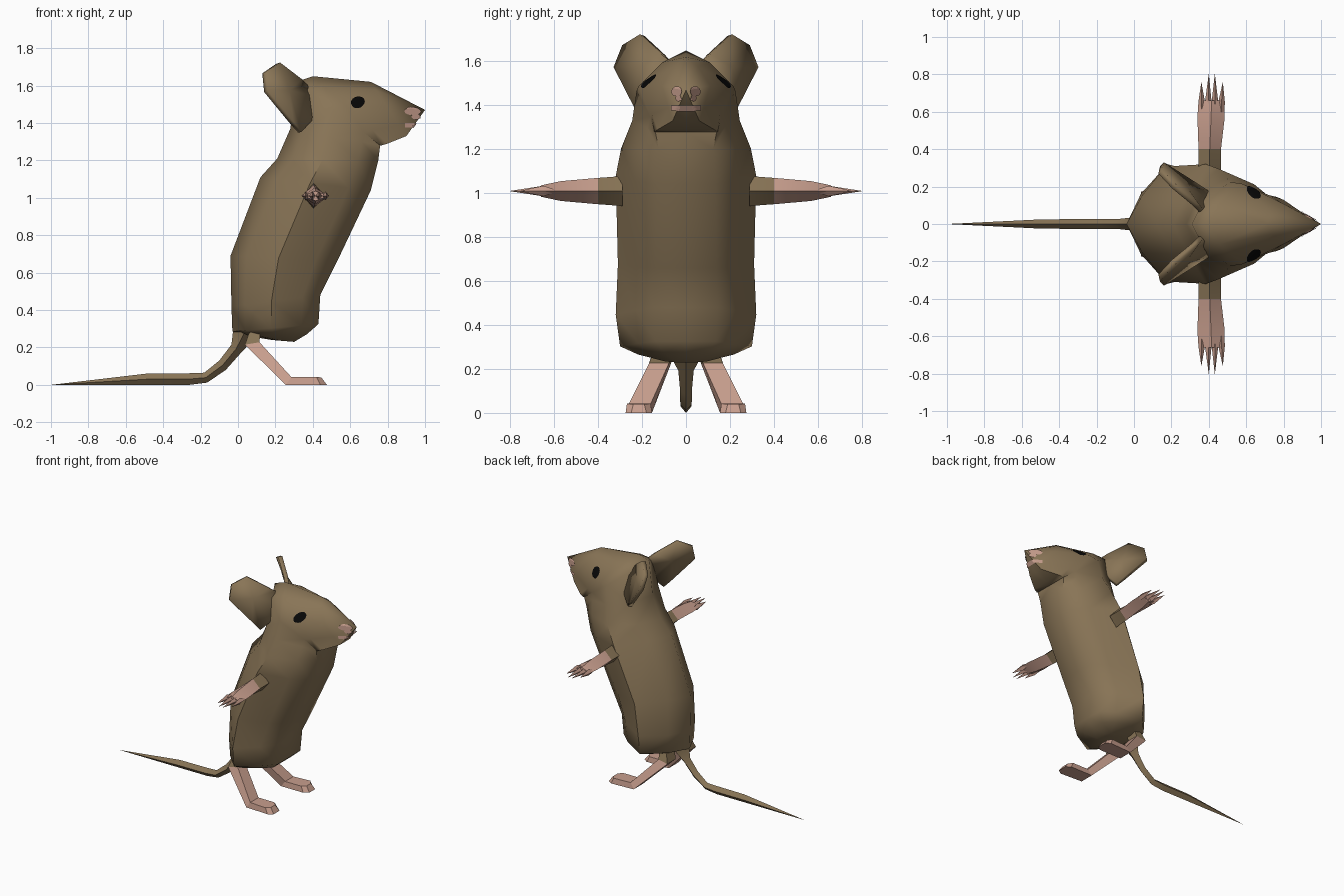
import bpy, bmesh, math
from mathutils import Vector
from mathutils.bvhtree import BVHTree

if "Cube" in bpy.data.objects:
    bpy.data.objects.remove(bpy.data.objects["Cube"])


def material(name, rgb):
    m = bpy.data.materials.new(name)
    m.diffuse_color = (*rgb, 1)
    m.use_nodes = True
    m.node_tree.nodes["Principled BSDF"].inputs["Base Color"].default_value = m.diffuse_color
    return m


FUR = material("brown_fur", (0.25, 0.177, 0.094))
PINK = material("pink_skin", (0.58, 0.345, 0.27))
BLACK = material("black_eye", (0.002, 0.002, 0.002))


def finish(bm, name, mats, rule=None, angle=None, recalc=True):
    """Turn a bmesh into an object; rule(face centre) picks the material slot."""
    if recalc:
        bmesh.ops.recalc_face_normals(bm, faces=bm.faces)
    for f in bm.faces:
        f.smooth = angle is not None
        if rule:
            f.material_index = rule(f.calc_center_median())
    me = bpy.data.meshes.new(name)
    bm.to_mesh(me)
    bm.free()
    if angle:
        me.set_sharp_from_angle(angle=math.radians(angle))
    for m in mats:
        me.materials.append(m)
    ob = bpy.data.objects.new(name, me)
    bpy.context.collection.objects.link(ob)
    return ob


def loft(bm, rings, tip=None):
    """Skin rings of points, cap the start, close on a tip or a cap."""
    vs = [[bm.verts.new(p) for p in r] for r in rings]
    n = len(vs[0])
    for a, b in zip(vs, vs[1:]):
        for i in range(n):
            j = (i + 1) % n
            bm.faces.new((a[i], a[j], b[j], b[i]))
    bm.faces.new(vs[0][::-1])
    if tip:
        t = bm.verts.new(tip)
        for i in range(n):
            bm.faces.new((vs[-1][i], vs[-1][(i + 1) % n], t))
    else:
        bm.faces.new(vs[-1])


# Body and head: rings running from back to belly, bending forward to the snout
BODY = [  # back x, back z, belly x, belly z, half width, back / belly fullness
    (0.18, 0.24, 0.30, 0.23, 0.10, 0.5, 0.45),
    (0.05, 0.262, 0.37, 0.272, 0.22, 0.5, 0.45),
    (-0.03, 0.285, 0.43, 0.325, 0.30, 0.5, 0.45),
    (-0.035, 0.42, 0.44, 0.48, 0.32, 0.5, 0.45),
    (-0.04, 0.69, 0.53, 0.66, 0.31, 0.5, 0.45),
    (0.12, 1.11, 0.71, 1.04, 0.32, 0.5, 0.42),
    (0.21, 1.21, 0.75, 1.20, 0.295, 0.55, 0.42),
    (0.28, 1.37, 0.76, 1.28, 0.245, 0.7, 0.57),
    (0.31, 1.62, 0.765, 1.28, 0.225, 0.6, 0.64),
    (0.40, 1.65, 0.80, 1.29, 0.215, 0.5, 0.6),
    (0.71, 1.62, 0.90, 1.33, 0.11, 0.5, 0.55),
]


def section(xb, zb, xf, zf, w, back, belly):
    half = [(0.15, back), (0.45, 1.0), (0.8, 0.72), (1.0, belly)]
    prof = [(0, 0)] + half + [(1, 0)] + [(t, -y) for t, y in reversed(half)]
    return [(xb + (xf - xb) * t, w * y, zb + (zf - zb) * t) for t, y in prof]


bm = bmesh.new()
loft(bm, [section(*r) for r in BODY], tip=(1.0, 0, 1.47))
bmesh.ops.triangulate(bm, faces=bm.faces)
bmesh.ops.recalc_face_normals(bm, faces=bm.faces)
skin = BVHTree.FromBMesh(bm)
finish(bm, "body", [FUR], angle=66)


def project(p, axis):
    """Drop a point onto the body along an axis, just above the skin."""
    hit, normal, _, _ = skin.ray_cast(Vector(p) + axis * 2, -axis)
    return hit + normal * 0.006 if hit else Vector(p)


def face_out(bm, verts, axis):
    f = bm.faces.new(verts)
    f.normal_update()
    if f.normal.dot(axis) < 0:
        f.normal_flip()


def patch(name, centre, u, v, axis, mat, n=16, steps=5):
    """Round painted plate following the body."""
    bm = bmesh.new()
    c, u, v = Vector(centre), Vector(u), Vector(v)
    prev = [bm.verts.new(project(c, axis))] * n
    for k in range(1, steps + 1):
        rim = [bm.verts.new(project(c + (u * math.cos(math.tau * i / n)
                                         + v * math.sin(math.tau * i / n)) * k / steps, axis))
               for i in range(n)]
        for i in range(n):
            j = (i + 1) % n
            quad = [prev[i], rim[i], rim[j]] + ([prev[j]] if k > 1 else [])
            face_out(bm, quad, axis)
        prev = rim
    finish(bm, name, [mat], recalc=False)


X = Vector((1, 0, 0))

# Mouth: a narrow strip wrapped over the lower snout
bm = bmesh.new()
cols = [[bm.verts.new(project((0, -0.064 + 0.128 * i / 24, z), X))
         for z in (1.376, 1.388, 1.40)] for i in range(25)]
for a, b in zip(cols, cols[1:]):
    for k in (0, 1):
        face_out(bm, (a[k], b[k], b[k + 1], a[k + 1]), X)
finish(bm, "mouth", [PINK], recalc=False)


def tapered(bm, path, tip=None):
    """Diamond-section limb along y; path holds (y, x, z, half x, half z)."""
    loft(bm, [[(x + hx, y, z), (x, y, z + hz), (x - hx, y, z), (x, y, z - hz)]
              for y, x, z, hx, hz in path], tip)


for s, side in ((1, "left"), (-1, "right")):
    # Eyes and nostril spots
    patch(side + "_eye", (0.639, 0, 1.508),
          (0.037, 0, 0.004), (0, 0, 0.029), Vector((0, s, 0)), BLACK)
    patch(side + "_nostril", (0, s * 0.038, 1.462),
          (0, 0.024, 0), (0, 0, 0.021), X, PINK)
    patch(side + "_nostril_stem", (0, s * 0.03, 1.434),
          (0, 0.013, 0), (0, 0, 0.016), X, PINK)

    # Ear: a thin bent plate rooted in the side of the head
    bm = bmesh.new()
    pts = [(0.36, 0.07, 1.60), (0.33, 0.105, 1.632), (0.215, 0.20, 1.72),
           (0.14, 0.28, 1.67), (0.15, 0.32, 1.57), (0.285, 0.235, 1.405),
           (0.33, 0.205, 1.35), (0.40, 0.16, 1.42), (0.39, 0.12, 1.54)]
    rim = [bm.verts.new((x, s * y, z)) for x, y, z in pts]
    mid = bm.verts.new((0.265, s * 0.20, 1.57))
    for i in range(len(rim)):
        bm.faces.new((mid, rim[i], rim[(i + 1) % len(rim)]))
    ear = finish(bm, side + "_ear", [FUR], angle=50)
    mod = ear.modifiers.new("thickness", "SOLIDIFY")
    mod.thickness = 0.03
    mod.offset = 0

    # Arm: furry shoulder, pink forearm and four pointed fingers
    bm = bmesh.new()
    tapered(bm, [(s * 0.29, 0.405, 1.01, 0.06, 0.068),
                 (s * 0.40, 0.405, 1.01, 0.06, 0.06),
                 (s * 0.57, 0.412, 1.01, 0.073, 0.045),
                 (s * 0.66, 0.415, 1.01, 0.07, 0.026)])
    for x, tx, ty in ((0.362, 0.36, 0.76), (0.397, 0.40, 0.805),
                      (0.433, 0.432, 0.805), (0.468, 0.475, 0.76)):
        tapered(bm, [(s * 0.60, x, 1.01, 0.015, 0.008),
                     (s * 0.65, x, 1.01, 0.018, 0.024)], (tx, s * ty, 1.01))
    finish(bm, side + "_arm", [FUR, PINK], lambda c: int(abs(c.y) > 0.4), angle=30)

    # Leg and long foot
    bm = bmesh.new()
    rings = []
    for lx, lz, hx, hz, y, hy in ((0.06, 0.28, 0.12, 0.29, 0.10, 0.05),
                                  (0.037, 0.215, 0.115, 0.228, 0.122, 0.05),
                                  (0.255, 0, 0.285, 0.042, 0.21, 0.055),
                                  (0.44, 0, 0.42, 0.042, 0.215, 0.06)):
        rings.append([(lx, s * (y - hy), lz), (lx, s * (y + hy), lz),
                      (hx, s * (y + hy * 0.9), hz), (hx, s * (y - hy * 0.9), hz)])
    rings.append([(0.475, s * 0.18, 0), (0.475, s * 0.25, 0),
                  (0.445, s * 0.24, 0.04), (0.445, s * 0.19, 0.04)])
    loft(bm, rings)
    finish(bm, side + "_leg", [FUR, PINK], lambda c: int(c.z < 0.235))

# Tail: diamond section sweeping down and back to a point
TAIL = [  # upper x, upper z, lower x, lower z, half width
    (-0.025, 0.30, 0.09, 0.25, 0.08),
    (-0.035, 0.215, 0.015, 0.17, 0.035),
    (-0.10, 0.13, -0.065, 0.08, 0.027),
    (-0.18, 0.065, -0.165, 0.012, 0.026),
    (-0.26, 0.062, -0.26, 0.0, 0.026),
    (-0.49, 0.06, -0.49, 0.0, 0.025),
]
bm = bmesh.new()
loft(bm, [[(ux, 0, uz), ((ux + lx) / 2, w, (uz + lz) / 2), (lx, 0, lz),
           ((ux + lx) / 2, -w, (uz + lz) / 2)] for ux, uz, lx, lz, w in TAIL],
     tip=(-1.0, 0, 0.0))
finish(bm, "tail", [FUR], angle=30)
